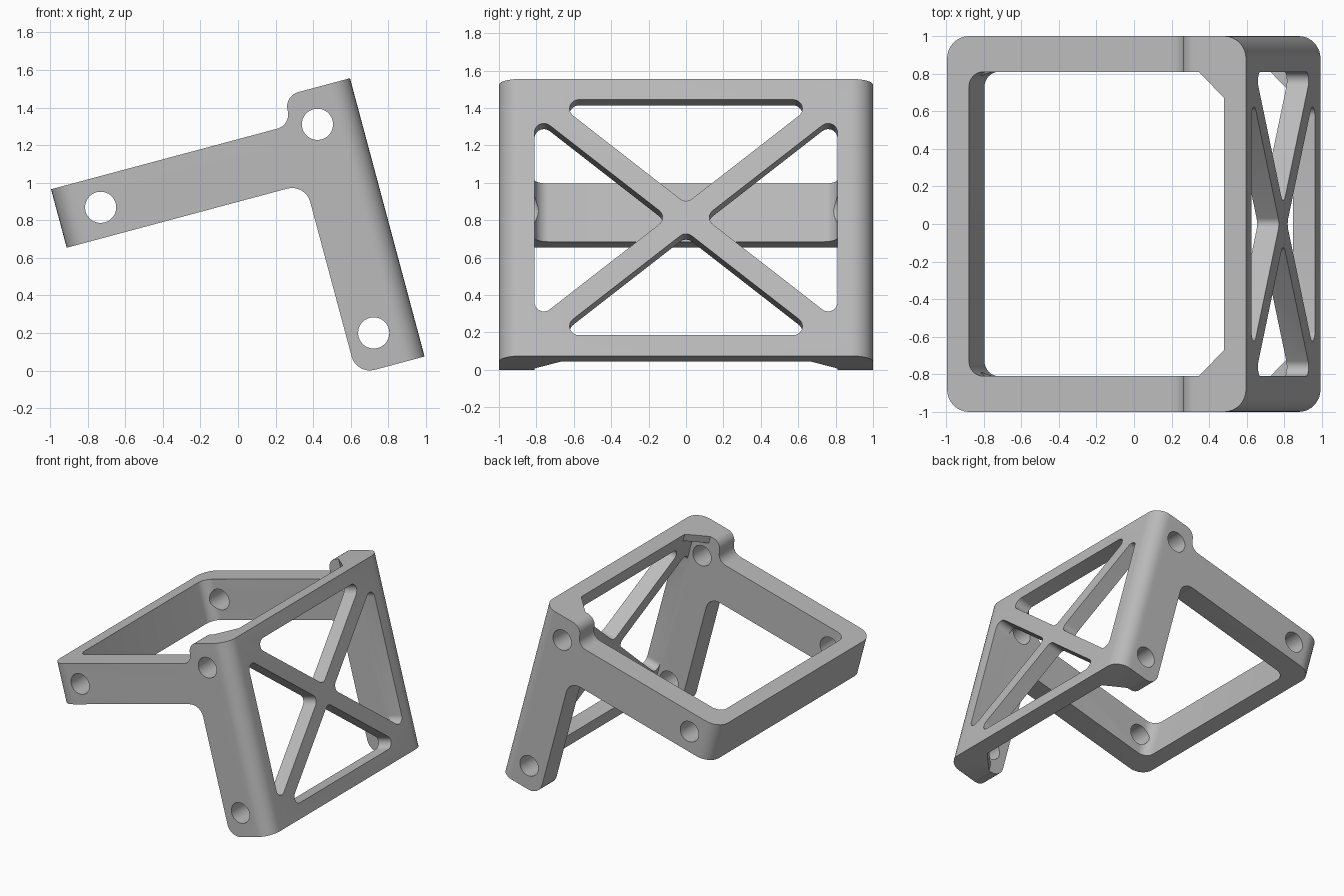
import bpy, bmesh, math
from mathutils import Vector, Matrix

if "Cube" in bpy.data.objects:
    bpy.data.objects.remove(bpy.data.objects["Cube"])

GREY = (0.5, 0.5, 0.5, 1)
mat = bpy.data.materials.new("light grey")
mat.use_nodes = True
mat.diffuse_color = GREY
mat.node_tree.nodes["Principled BSDF"].inputs["Base Color"].default_value = GREY

# Bracket frame: x along the arm, z up the panel, origin at the panel's outer bottom edge
TILT = Matrix.Translation((0.993, 0, 0.075)) @ Matrix.Rotation(math.radians(-15), 4, "Y")
H, ARM, WALL, PLATE = 1.533, 1.69, 0.81, 0.12


def rounded(corners, steps=8):
    """Outline from (u, v, radius) corners."""
    out = []
    for i, (u, v, r) in enumerate(corners):
        p = Vector((u, v))
        if r == 0:
            out.append(p)
            continue
        d1 = (Vector(corners[i - 1][:2]) - p).normalized()
        d2 = (Vector(corners[(i + 1) % len(corners)][:2]) - p).normalized()
        half = d1.angle(d2) / 2
        c = p + (d1 + d2).normalized() * r / math.sin(half)
        s, e = p + d1 * r / math.tan(half) - c, p + d2 * r / math.tan(half) - c
        a0 = math.atan2(s.y, s.x)
        sweep = (math.atan2(e.y, e.x) - a0 + math.pi) % (2 * math.pi) - math.pi
        for k in range(steps + 1):
            a = a0 + sweep * k / steps
            out.append(c + Vector((math.cos(a), math.sin(a))) * r)
    return out


def prism(name, outline, axis, lo, hi):
    """Extrude an outline along x, y or z; u and v are the other two axes in order."""
    def place(p, w):
        co = [p[0], p[1]]
        co.insert("xyz".index(axis), w)
        return co
    bm = bmesh.new()
    a = [bm.verts.new(place(p, lo)) for p in outline]
    b = [bm.verts.new(place(p, hi)) for p in outline]
    bm.faces.new(a)
    bm.faces.new(b)
    for i in range(len(a)):
        j = (i + 1) % len(a)
        bm.faces.new((a[i], a[j], b[j], b[i]))
    bmesh.ops.recalc_face_normals(bm, faces=bm.faces)
    me = bpy.data.meshes.new(name)
    bm.to_mesh(me)
    bm.free()
    me.materials.append(mat)
    ob = bpy.data.objects.new(name, me)
    bpy.context.collection.objects.link(ob)
    return ob


def cut(body, cutter, operation="DIFFERENCE"):
    mod = body.modifiers.new("cut", "BOOLEAN")
    mod.operation, mod.object, mod.solver = operation, cutter, "EXACT"
    dg = bpy.context.evaluated_depsgraph_get()
    me = bpy.data.meshes.new_from_object(body.evaluated_get(dg))
    body.modifiers.clear()
    body.data = me
    bpy.data.objects.remove(cutter)


# Side profile: leg, raised shoulder and arm
body = prism("bracket_frame", rounded([
    (0, 0, 0), (0, H, 0), (-0.365, H, 0.079), (-0.365, 1.374, 0.078),
    (-ARM, 1.374, 0), (-ARM, 1.052, 0), (-0.375, 1.052, 0.1), (-0.375, 0, 0.1)]),
    "y", -1, 1)

# Rounded outer corners
cut(body, prism("corner_envelope", rounded([
    (0, -1, 0.12), (0, 1, 0.12), (-ARM, 1, 0.12), (-ARM, -1, 0.12)]),
    "z", -0.2, 1.8), "INTERSECT")

# Open middle
cut(body, prism("opening", rounded([
    (-PLATE, -WALL, 0), (-PLATE, WALL, 0), (0.12 - ARM, WALL, 0.08), (0.12 - ARM, -WALL, 0.08)]),
    "z", -0.2, 1.8))

# Bolt holes through both side walls
for x, z in ((-0.231, 1.341), (-0.229, 0.191), (-1.46, 1.213)):
    ring = [(x + 0.083 * math.cos(k * math.tau / 40), z + 0.083 * math.sin(k * math.tau / 40))
            for k in range(40)]
    cut(body, prism("bolt_hole", ring, "y", -1.2, 1.2))

# Four triangular windows leave a diagonal cross in the panel
MID, HALF, BAR = H / 2, 0.652, 0.06
slope = HALF / WALL
theta = math.atan(slope)
tip_y, tip_z = BAR / math.sin(theta), BAR / math.cos(theta)
for s in (-1, 1):
    wide = (HALF - tip_z) / slope
    tall = (WALL - tip_y) * slope
    upright = [(0, MID + s * tip_z, 0.05), (wide, MID + s * HALF, 0.05), (-wide, MID + s * HALF, 0.05)]
    sideways = [(s * tip_y, MID, 0.05), (s * WALL, MID + tall, 0.05), (s * WALL, MID - tall, 0.05)]
    for tri in (upright, sideways):
        cut(body, prism("window", rounded(tri), "x", -PLATE - 0.04, 0.1))

# Small gussets between panel and walls, at top and bottom
parts = [body]
for s, side in ((-1, "right"), (1, "left")):
    for z, level in ((0, "bottom"), (H - 0.06, "top")):
        tri = [(-PLATE, s * WALL), (-PLATE - 0.14, s * WALL), (-PLATE, s * (WALL - 0.14))]
        parts.append(prism(f"{level}_{side}_gusset", tri, "z", z, z + 0.06))

# Tilt into place and shade
for ob in parts:
    ob.data.transform(TILT)
    bpy.ops.object.select_all(action="DESELECT")
    ob.select_set(True)
    bpy.context.view_layer.objects.active = ob
    bpy.ops.object.shade_smooth_by_angle(angle=math.radians(30))
